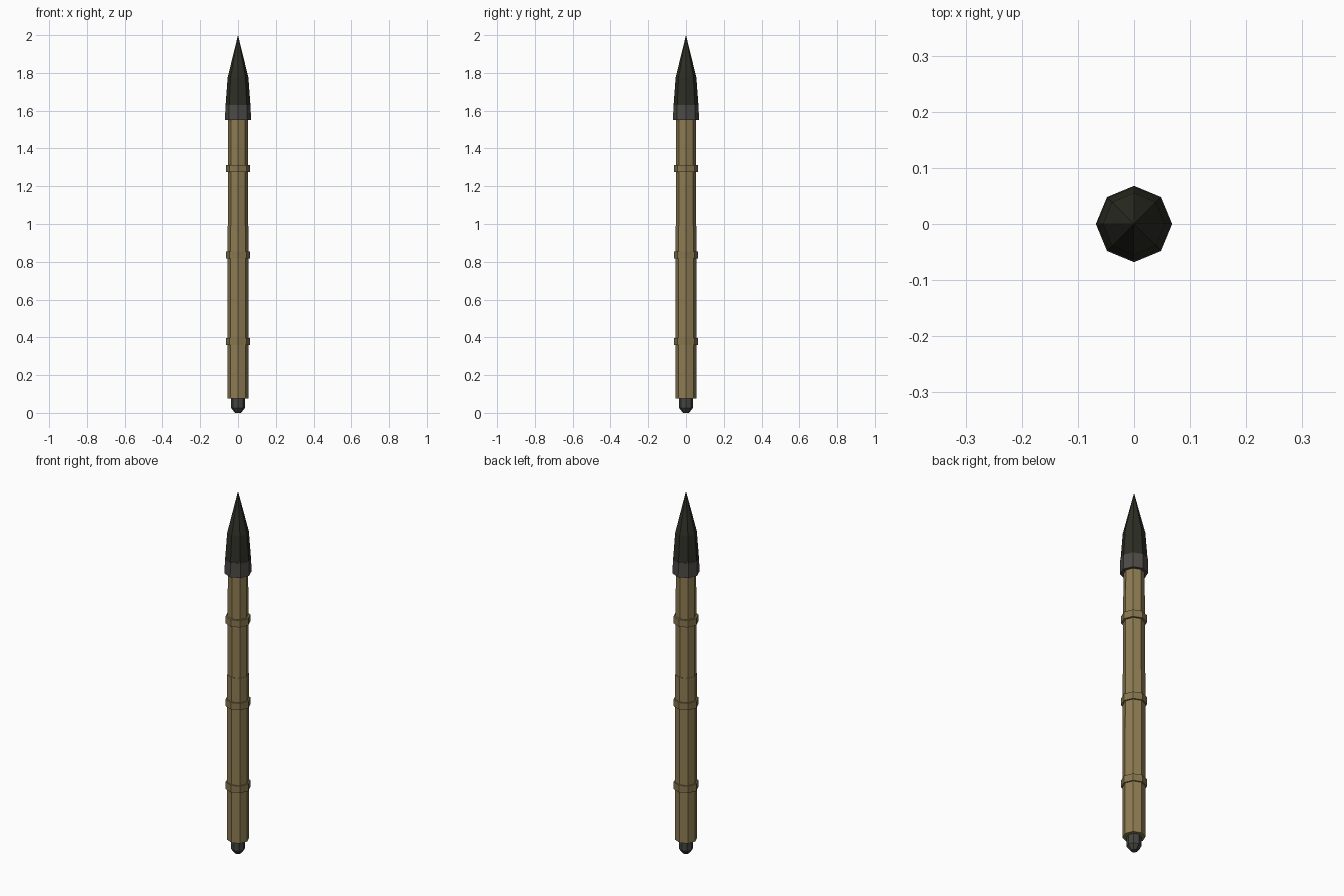
import bpy
import math

cube = bpy.data.objects.get("Cube")
if cube:
    bpy.data.objects.remove(cube)

SIDES = 8


def material(name, rgb):
    mat = bpy.data.materials.new(name)
    mat.use_nodes = True
    color = (*rgb, 1.0)
    mat.diffuse_color = color
    mat.node_tree.nodes["Principled BSDF"].inputs["Base Color"].default_value = color
    return mat


def lathe(name, profile, mat):
    """Closed eight-sided solid from (radius, height) pairs, bottom to top."""
    verts, rings, faces = [], [], []
    for r, z in profile:
        count = SIDES if r > 0 else 1
        rings.append([len(verts) + i for i in range(count)])
        for i in range(count):
            a = math.tau * i / SIDES
            verts.append((r * math.cos(a), r * math.sin(a), z))
    for low, high in zip(rings, rings[1:]):
        for i in range(SIDES):
            j = (i + 1) % SIDES
            if len(high) == 1:
                faces.append((low[i], low[j], high[0]))
            else:
                faces.append((low[i], low[j], high[j], high[i]))
    faces.append(rings[0][::-1])
    if len(rings[-1]) > 1:
        faces.append(rings[-1])
    mesh = bpy.data.meshes.new(name)
    mesh.from_pydata(verts, [], faces)
    mesh.materials.append(mat)
    obj = bpy.data.objects.new(name, mesh)
    bpy.context.collection.objects.link(obj)
    return obj


tan = material("tan body", (0.27, 0.2, 0.085))
olive = material("olive tan band", (0.24, 0.185, 0.08))
dark = material("dark green nose", (0.026, 0.028, 0.018))
grey = material("dark grey metal", (0.075, 0.07, 0.063))
nozzle_grey = material("nozzle grey", (0.06, 0.06, 0.052))

# Body tube in two sections, the lower one slightly wider
lathe("lower_tube", [(0.056, 0.077), (0.055, 0.99)], tan)
lathe("upper_tube", [(0.053, 0.98), (0.052, 1.56)], tan)

# Clamping bands
for i, z in enumerate((0.378, 0.836, 1.294)):
    lathe(f"band_{i + 1}", [(0.063, z - 0.019), (0.063, z + 0.019)], olive)

# Nose collar and pointed nose
lathe("nose_collar", [(0.068, 1.55), (0.067, 1.63)], grey)
lathe("nose_cone", [(0.066, 1.625), (0.055, 1.775), (0.0, 2.0)], dark)

# Tail nozzle
lathe("tail_nozzle", [(0.016, 0.0), (0.036, 0.025), (0.036, 0.08)], nozzle_grey)
